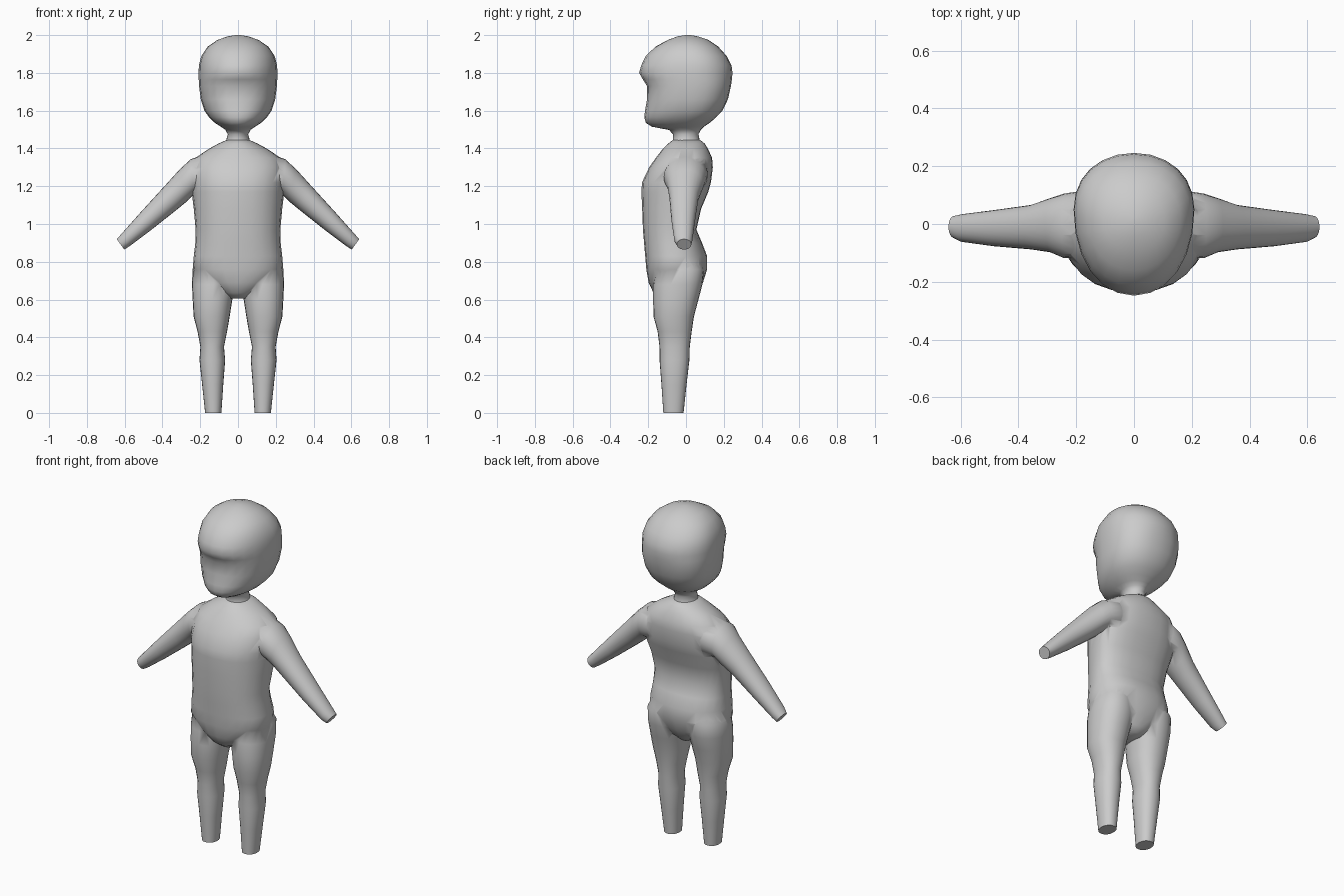
import bpy, bmesh, math
from mathutils import Vector

SEG = 24
skin = bpy.data.materials.new("light_grey")
skin.diffuse_color = (0.6, 0.6, 0.6, 1)


def loft(name, rings):
    """Rings: (centre, half-width vector, front depth, back depth, roundness)."""
    bm = bmesh.new()
    loops = []
    for c, u, front, back, e in rings:
        loop = []
        for i in range(SEG):
            a = 2 * math.pi * i / SEG
            ca, sa = math.cos(a), math.sin(a)
            s = math.copysign(abs(ca) ** (2 / e), ca)
            t = math.copysign(abs(sa) ** (2 / e), sa)
            y = t * (back if t > 0 else front)
            loop.append(bm.verts.new(Vector(c) + Vector(u) * s + Vector((0, y, 0))))
        loops.append(loop)
    for a, b in zip(loops, loops[1:]):
        for i in range(SEG):
            j = (i + 1) % SEG
            bm.faces.new((a[i], a[j], b[j], b[i]))
    bm.faces.new(loops[0][::-1])
    bm.faces.new(loops[-1])
    bmesh.ops.recalc_face_normals(bm, faces=bm.faces)
    me = bpy.data.meshes.new(name)
    bm.to_mesh(me)
    bm.free()
    me.materials.append(skin)
    ob = bpy.data.objects.new(name, me)
    bpy.context.collection.objects.link(ob)
    return ob


def upright(rows, x=0.0):
    """Rows: z, half width, front y, back y, y of widest point, roundness."""
    return [((x, yc, z), (w, 0, 0), yc - yf, yb - yc, e)
            for z, w, yf, yb, yc, e in rows]


def select(ob):
    bpy.ops.object.select_all(action='DESELECT')
    ob.select_set(True)
    bpy.context.view_layer.objects.active = ob


def smooth(ob, angle):
    select(ob)
    bpy.ops.object.shade_smooth_by_angle(angle=math.radians(angle))


# Torso with rounded belly, hollow lower back and sloping shoulders
body = loft("body", upright([
    (0.605, 0.050, -0.13, 0.03, -0.05, 2),
    (0.635, 0.110, -0.172, 0.06, -0.05, 2),
    (0.69, 0.185, -0.198, 0.09, -0.05, 2.2),
    (0.76, 0.240, -0.210, 0.112, -0.05, 2.3),
    (0.83, 0.234, -0.216, 0.112, -0.05, 2.3),
    (0.90, 0.226, -0.222, 0.085, -0.05, 2.3),
    (0.97, 0.224, -0.228, 0.055, -0.05, 2.3),
    (1.08, 0.234, -0.232, 0.080, -0.03, 2.3),
    (1.17, 0.245, -0.236, 0.118, 0.0, 2.3),
    (1.22, 0.248, -0.233, 0.132, 0.0, 2.3),
    (1.30, 0.246, -0.195, 0.142, 0.0, 2.3),
    (1.35, 0.225, -0.160, 0.138, 0.01, 2.2),
    (1.395, 0.160, -0.125, 0.118, 0.01, 2),
    (1.425, 0.105, -0.095, 0.100, 0.01, 2),
    (1.445, 0.060, -0.070, 0.075, 0.005, 2),
]))

LEG = [  # z, inner x, outer x, front y, back y
    (0.0, 0.088, 0.174, -0.120, -0.013),
    (0.15, 0.078, 0.190, -0.130, 0.003),
    (0.28, 0.068, 0.204, -0.140, 0.018),
    (0.35, 0.074, 0.199, -0.140, 0.020),
    (0.43, 0.058, 0.214, -0.150, 0.030),
    (0.51, 0.044, 0.235, -0.172, 0.042),
    (0.60, 0.030, 0.240, -0.174, 0.066),
    (0.68, 0.015, 0.244, -0.174, 0.087),
    (0.76, 0.015, 0.240, -0.160, 0.095),
    (0.84, 0.050, 0.190, -0.120, 0.060),
]
ARM = [  # upper edge x, z, lower edge x, z, front y, back y
    (0.10, 1.34, 0.10, 1.21, -0.08, 0.09),
    (0.19, 1.365, 0.17, 1.16, -0.115, 0.115),
    (0.25, 1.343, 0.235, 1.155, -0.118, 0.105),
    (0.308, 1.29, 0.27, 1.12, -0.098, 0.090),
    (0.385, 1.205, 0.325, 1.075, -0.088, 0.066),
    (0.51, 1.068, 0.46, 0.968, -0.077, 0.048),
    (0.615, 0.95, 0.575, 0.882, -0.062, 0.034),
    (0.642, 0.92, 0.602, 0.865, -0.048, 0.028),
]

# Legs and arms on both sides, fused into the torso
limbs = []
for side in (-1, 1):
    limbs.append(loft("leg", [
        ((side * (a + b) / 2, (f + k) / 2, z), ((b - a) / 2, 0, 0),
         (k - f) / 2, (k - f) / 2, 2.2) for z, a, b, f, k in LEG]))
    limbs.append(loft("arm", [
        ((side * (x1 + x2) / 2, (f + k) / 2, (z1 + z2) / 2),
         (side * (x1 - x2) / 2, 0, (z1 - z2) / 2),
         (k - f) / 2, (k - f) / 2, 2.1) for x1, z1, x2, z2, f, k in ARM]))
for limb in limbs:
    select(body)
    mod = body.modifiers.new("join", 'BOOLEAN')
    mod.operation = 'UNION'
    mod.object = limb
    bpy.ops.object.modifier_apply(modifier=mod.name)
    bpy.data.objects.remove(limb)
smooth(body, 65)

# Neck and head: jutting chin, recessed face, heavy brow and round skull
head = loft("head", upright([
    (1.41, 0.075, -0.075, 0.080, 0.0, 2),
    (1.445, 0.062, -0.070, 0.072, 0.0, 2),
    (1.475, 0.054, -0.068, 0.066, 0.0, 2),
    (1.498, 0.066, -0.090, 0.078, 0.0, 2),
    (1.515, 0.090, -0.180, 0.095, 0.0, 2),
    (1.535, 0.122, -0.212, 0.125, 0.0, 2.1),
    (1.565, 0.153, -0.221, 0.160, 0.01, 2.2),
    (1.60, 0.178, -0.217, 0.193, 0.03, 2.2),
    (1.66, 0.197, -0.206, 0.222, 0.04, 2.3),
    (1.73, 0.206, -0.206, 0.238, 0.05, 2.3),
    (1.765, 0.208, -0.228, 0.243, 0.05, 2.2),
    (1.80, 0.209, -0.248, 0.246, 0.05, 2.1),
    (1.84, 0.207, -0.237, 0.241, 0.05, 2.1),
    (1.89, 0.194, -0.213, 0.215, 0.04, 2.1),
    (1.94, 0.160, -0.160, 0.170, 0.02, 2.1),
    (1.975, 0.108, -0.095, 0.118, 0.01, 2),
    (1.993, 0.055, -0.045, 0.065, 0.01, 2),
    (2.0, 0.015, -0.005, 0.025, 0.01, 2),
]))
smooth(head, 80)
